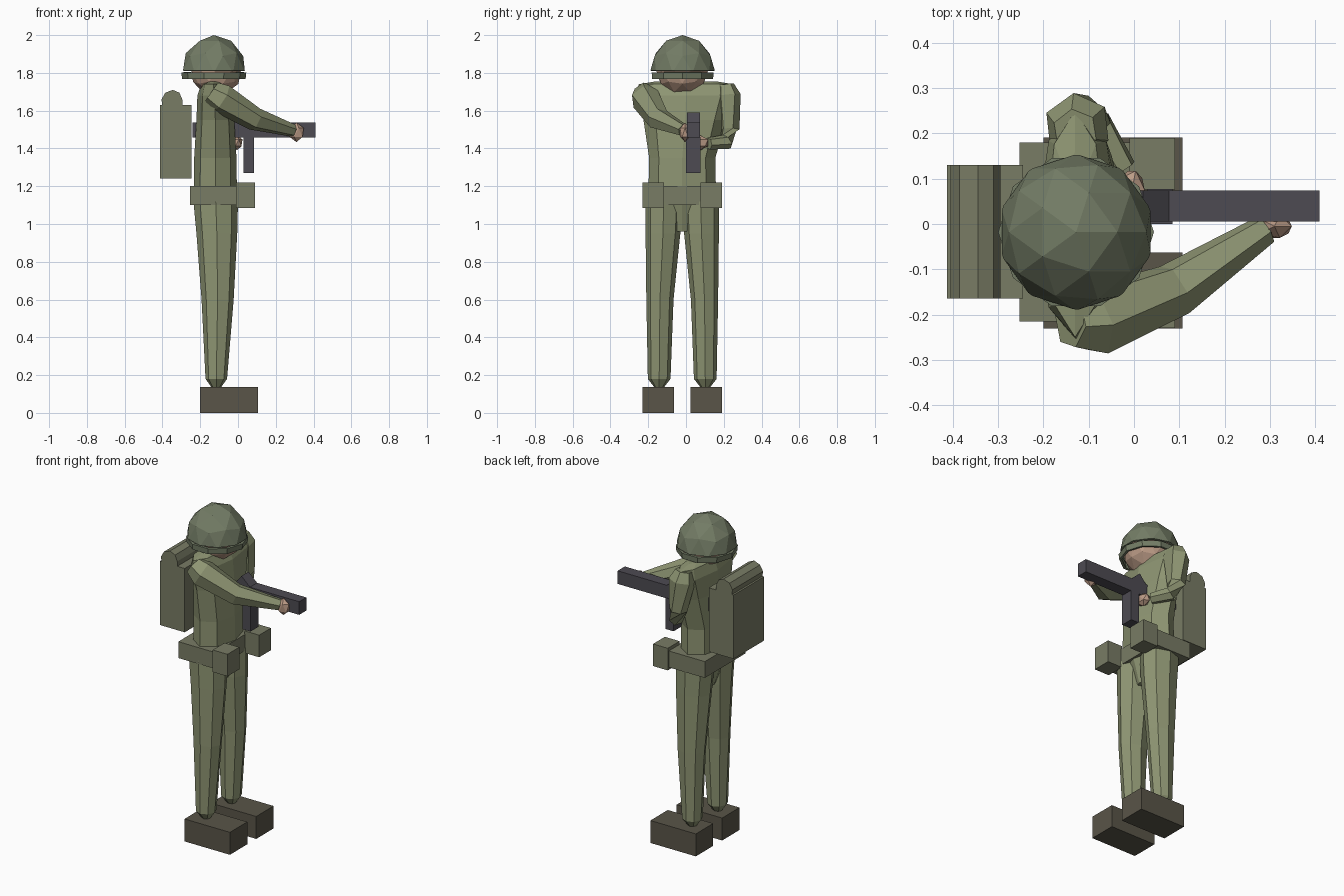
import bpy, bmesh, math
from mathutils import Vector

if "Cube" in bpy.data.objects:
    bpy.data.objects.remove(bpy.data.objects["Cube"])


def material(name, rgb):
    m = bpy.data.materials.new(name)
    m.diffuse_color = (*rgb, 1)
    m.use_nodes = True
    m.node_tree.nodes["Principled BSDF"].inputs["Base Color"].default_value = m.diffuse_color
    return m


CLOTH = material("cloth", (0.27, 0.30, 0.17))
HELMET = material("helmet_green", (0.17, 0.20, 0.13))
WEB = material("webbing", (0.19, 0.20, 0.13))
BOOT = material("boot_brown", (0.10, 0.09, 0.065))
METAL = material("gunmetal", (0.075, 0.07, 0.085))
SKIN = material("skin", (0.50, 0.33, 0.24))


def finish(name, bm, mat):
    bmesh.ops.recalc_face_normals(bm, faces=bm.faces)
    me = bpy.data.meshes.new(name)
    bm.to_mesh(me)
    bm.free()
    me.materials.append(mat)
    ob = bpy.data.objects.new(name, me)
    bpy.context.collection.objects.link(ob)
    return ob


def box(name, x, y, z, mat):
    bm = bmesh.new()
    bmesh.ops.create_cube(bm, size=1)
    for v in bm.verts:
        v.co = [sum(r) / 2 + c * (r[1] - r[0]) for r, c in zip((x, y, z), v.co)]
    return finish(name, bm, mat)


def ball(name, centre, radii, mat, subdiv=2, cut=None):
    bm = bmesh.new()
    bmesh.ops.create_icosphere(bm, subdivisions=subdiv, radius=1)
    for v in bm.verts:
        v.co = [c + r * p for c, r, p in zip(centre, radii, v.co)]
    if cut:
        bmesh.ops.bisect_plane(bm, geom=bm.verts[:] + bm.edges[:] + bm.faces[:],
                               plane_co=(0, 0, cut), plane_no=(0, 0, 1), clear_inner=True)
    return finish(name, bm, mat)


def skin_rings(name, rings, mat, caps=True):
    bm = bmesh.new()
    loops = [[bm.verts.new(p) for p in r] for r in rings]
    n = len(loops[0])
    for a, b in zip(loops, loops[1:]):
        for i in range(n):
            bm.faces.new((a[i], a[(i + 1) % n], b[(i + 1) % n], b[i]))
    if caps:
        bm.faces.new(loops[0])
        bm.faces.new(loops[-1])
    return finish(name, bm, mat)


def loft(name, sections, n, mat, caps=True):
    """Horizontal elliptical sections: z, centre x, centre y, radius x, radius y."""
    turn = [2 * math.pi * i / n for i in range(n)]
    return skin_rings(name, [[(cx + rx * math.cos(t), cy + ry * math.sin(t), z) for t in turn]
                             for z, cx, cy, rx, ry in sections], mat, caps)


def limb(name, path, mat, n=6):
    """Round tube through points x, y, z, radius."""
    pts = [Vector(p[:3]) for p in path]
    rings = []
    for i, p in enumerate(pts):
        d = (pts[min(i + 1, len(pts) - 1)] - pts[max(i - 1, 0)]).normalized()
        u = d.cross(Vector((0.1, 0.3, 1))).normalized()
        w = d.cross(u)
        rings.append([p + path[i][3] * (u * math.cos(2 * math.pi * k / n) + w * math.sin(2 * math.pi * k / n))
                      for k in range(n)])
    return skin_rings(name, rings, mat)


def shell(ob, t):
    m = ob.modifiers.new("thickness", "SOLIDIFY")
    m.thickness = t


MID = -0.02  # body centre line in y

# Legs and boots
for side, label in ((-1, "right"), (1, "left")):
    loft(label + "_leg", [(z, cx, MID + side * off, rx, ry) for z, cx, off, rx, ry in (
        (0.135, -0.115, 0.122, 0.025, 0.025), (0.18, -0.115, 0.122, 0.057, 0.06),
        (0.60, -0.108, 0.118, 0.085, 0.072), (0.95, -0.112, 0.102, 0.108, 0.092),
        (1.12, -0.118, 0.098, 0.118, 0.098))], 8, CLOTH)
    y = MID + side * 0.127
    box(label + "_boot", (-0.20, 0.107), (y - 0.084, y + 0.084), (0, 0.137), BOOT)
    # Belt pouches
    y = MID + side * 0.153
    box(label + "_pouch", (-0.01, 0.09), (y - 0.057, y + 0.057), (1.085, 1.22), WEB)
loft("hips", [(0.96, -0.115, MID, 0.06, 0.07), (1.12, -0.118, MID, 0.11, 0.17)], 8, CLOTH)

# Torso and belt
loft("torso", [(1.10, -0.12, MID, 0.115, 0.18), (1.35, -0.12, MID, 0.112, 0.175),
               (1.55, -0.12, -0.005, 0.10, 0.22), (1.68, -0.125, 0.0, 0.09, 0.26),
               (1.74, -0.13, 0.0, 0.065, 0.25), (1.755, -0.13, 0.0, 0.03, 0.16)], 8, CLOTH)
box("belt", (-0.253, -0.005), (-0.215, 0.18), (1.10, 1.20), WEB)

# Arms and hands
limb("right_arm", [(-0.14, -0.215, 1.70, 0.06), (-0.09, -0.215, 1.665, 0.08),
                   (0.09, -0.145, 1.555, 0.062), (0.29, -0.012, 1.495, 0.034)], CLOTH)
ball("right_hand", (0.31, -0.005, 1.485), (0.043, 0.03, 0.052), SKIN, 1)
limb("left_arm", [(-0.13, 0.205, 1.735, 0.05), (-0.125, 0.215, 1.68, 0.075),
                  (-0.11, 0.232, 1.50, 0.052), (-0.085, 0.215, 1.435, 0.042),
                  (-0.025, 0.12, 1.425, 0.032)], CLOTH)
ball("left_hand", (-0.005, 0.075, 1.43), (0.032, 0.05, 0.04), SKIN, 1)

# Head, helmet dome and rim
ball("head", (-0.115, MID, 1.815), (0.138, 0.138, 0.138), SKIN)
shell(ball("helmet", (-0.128, -0.018, 1.80), (0.174, 0.174, 0.20), HELMET, 2, 1.812), 0.012)
shell(loft("helmet_rim", [(1.768, -0.128, -0.018, 0.168, 0.17),
                          (1.802, -0.128, -0.018, 0.172, 0.172)], 10, HELMET, False), 0.015)

# Backpack with bedroll on top
box("backpack", (-0.413, -0.245), (-0.165, 0.13), (1.24, 1.63), WEB)
roll = [(-0.40, 1.62), (-0.405, 1.66), (-0.385, 1.695), (-0.345, 1.71),
        (-0.31, 1.695), (-0.295, 1.66), (-0.295, 1.62)]
skin_rings("bedroll", [[(x, y, z) for x, z in roll] for y in (-0.165, 0.13)], WEB)

# Weapon: body, magazine and sight
box("gun_body", (-0.24, 0.41), (0.005, 0.074), (1.457, 1.537), METAL)
box("magazine", (0.03, 0.085), (0.0, 0.077), (1.27, 1.46), METAL)
sight = [(-0.03, 1.53), (0.02, 1.59), (0.085, 1.53)]
skin_rings("sight", [[(x, y, z) for x, z in sight] for y in (0.005, 0.074)], METAL)
